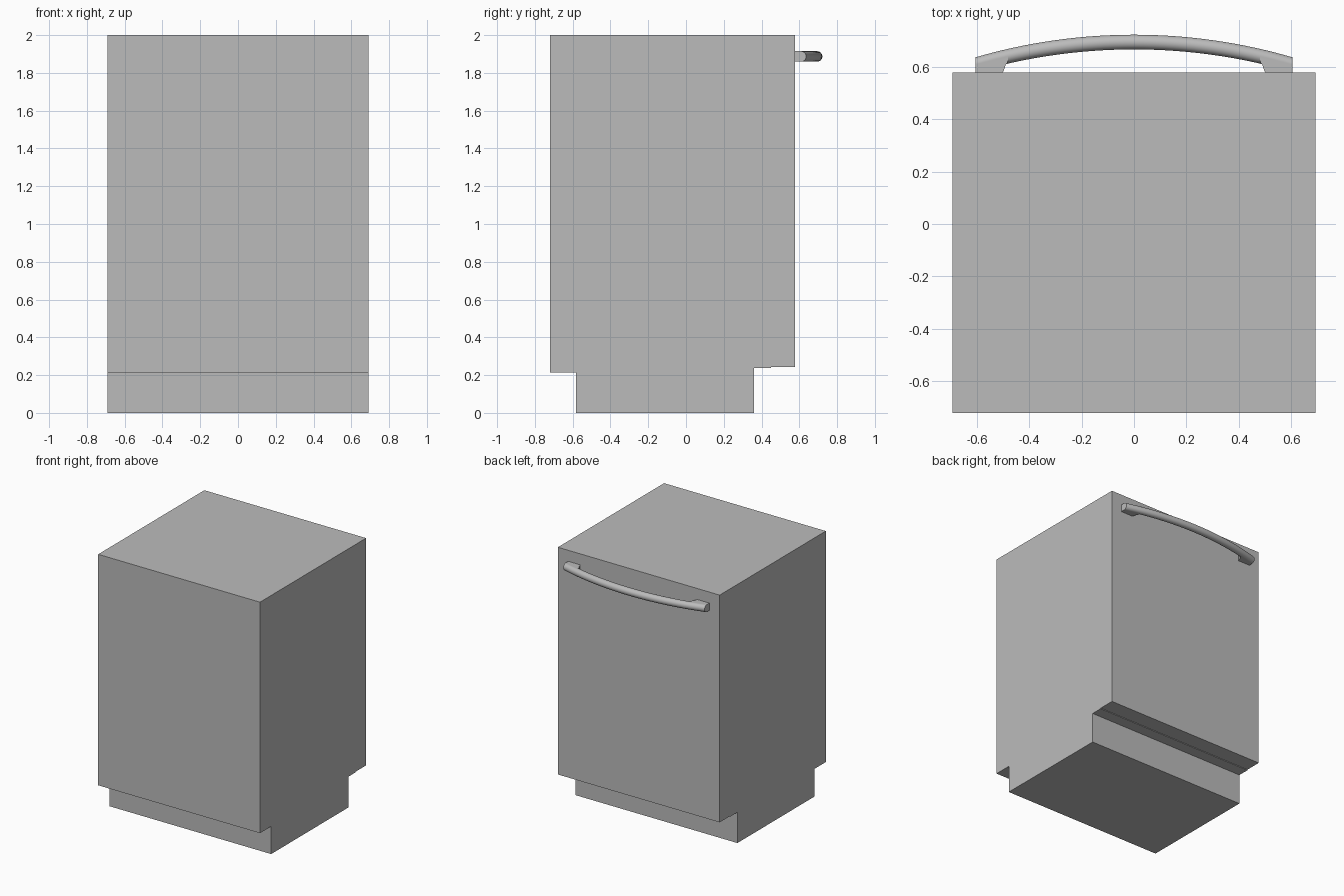
import bpy, bmesh, math

cube = bpy.data.objects.get("Cube")
if cube:
    bpy.data.objects.remove(cube, do_unlink=True)


def make_material(name, value):
    mat = bpy.data.materials.new(name)
    mat.use_nodes = True
    colour = (value, value, value, 1)
    mat.diffuse_color = colour
    mat.node_tree.nodes["Principled BSDF"].inputs["Base Color"].default_value = colour
    return mat


grey = make_material("light grey", 0.5)


def finish(name, bm):
    bmesh.ops.recalc_face_normals(bm, faces=bm.faces)
    mesh = bpy.data.meshes.new(name)
    bm.to_mesh(mesh)
    bm.free()
    mesh.materials.append(grey)
    obj = bpy.data.objects.new(name, mesh)
    bpy.context.collection.objects.link(obj)
    return obj


def prism(name, points, offset):
    """Extrude a closed outline of 3D points along an offset."""
    bm = bmesh.new()
    face = bm.faces.new([bm.verts.new(p) for p in points])
    new = bmesh.ops.extrude_face_region(bm, geom=[face])["geom"]
    verts = [v for v in new if isinstance(v, bmesh.types.BMVert)]
    bmesh.ops.translate(bm, verts=verts, vec=offset)
    return finish(name, bm)


# Cabinet: side outline with a toe recess at each end, extruded across
HALF_W = 0.692
outline = [(-0.583, 0), (0.36, 0), (0.36, 0.238), (0.45, 0.238), (0.45, 0.243),
           (0.577, 0.243), (0.577, 2), (-0.72, 2), (-0.72, 0.214), (-0.583, 0.214)]
prism("cabinet", [(-HALF_W, y, z) for y, z in outline], (2 * HALF_W, 0, 0))

# Bowed handle: round section swept along a shallow arc, with upright ends
END, RADIUS, HANDLE_Z = 0.604, 0.028, 1.887
MID_Y, DROP = 0.694, 0.086
ARC_R = (END ** 2 + DROP ** 2) / (2 * DROP)


def arc_y(x):
    return MID_Y - ARC_R + math.sqrt(ARC_R ** 2 - x ** 2)


bm = bmesh.new()
STEPS, SIDES = 32, 24
rings = []
for i in range(STEPS + 1):
    x = END * (2 * i / STEPS - 1)
    angles = [math.tau * k / SIDES for k in range(SIDES)]
    rings.append([bm.verts.new((x, arc_y(x) + RADIUS * math.cos(a),
                                HANDLE_Z + RADIUS * math.sin(a))) for a in angles])
for r, s in zip(rings, rings[1:]):
    for k in range(SIDES):
        n = (k + 1) % SIDES
        bm.faces.new((r[k], r[n], s[n], s[k]))
bm.faces.new(rings[0])
bm.faces.new(rings[-1])
handle = finish("handle_bar", bm)

# Handle feet, with a rounded inner corner
foot = [(END, 0.575), (END, arc_y(END)), (0.55, arc_y(0.55)), (0.48, arc_y(0.48)),
        (0.482, 0.615), (0.49, 0.607), (0.493, 0.595), (0.498, 0.583), (0.505, 0.575)]
parts = [handle]
for side, name in ((1, "left"), (-1, "right")):
    points = [(side * x, y, HANDLE_Z - RADIUS) for x, y in foot]
    parts.append(prism(name + "_handle_foot", points, (0, 0, 2 * RADIUS)))

# Smooth the round parts and keep their edges crisp
bpy.ops.object.select_all(action="DESELECT")
for obj in parts:
    obj.select_set(True)
bpy.context.view_layer.objects.active = handle
bpy.ops.object.shade_smooth_by_angle(angle=math.radians(35))
